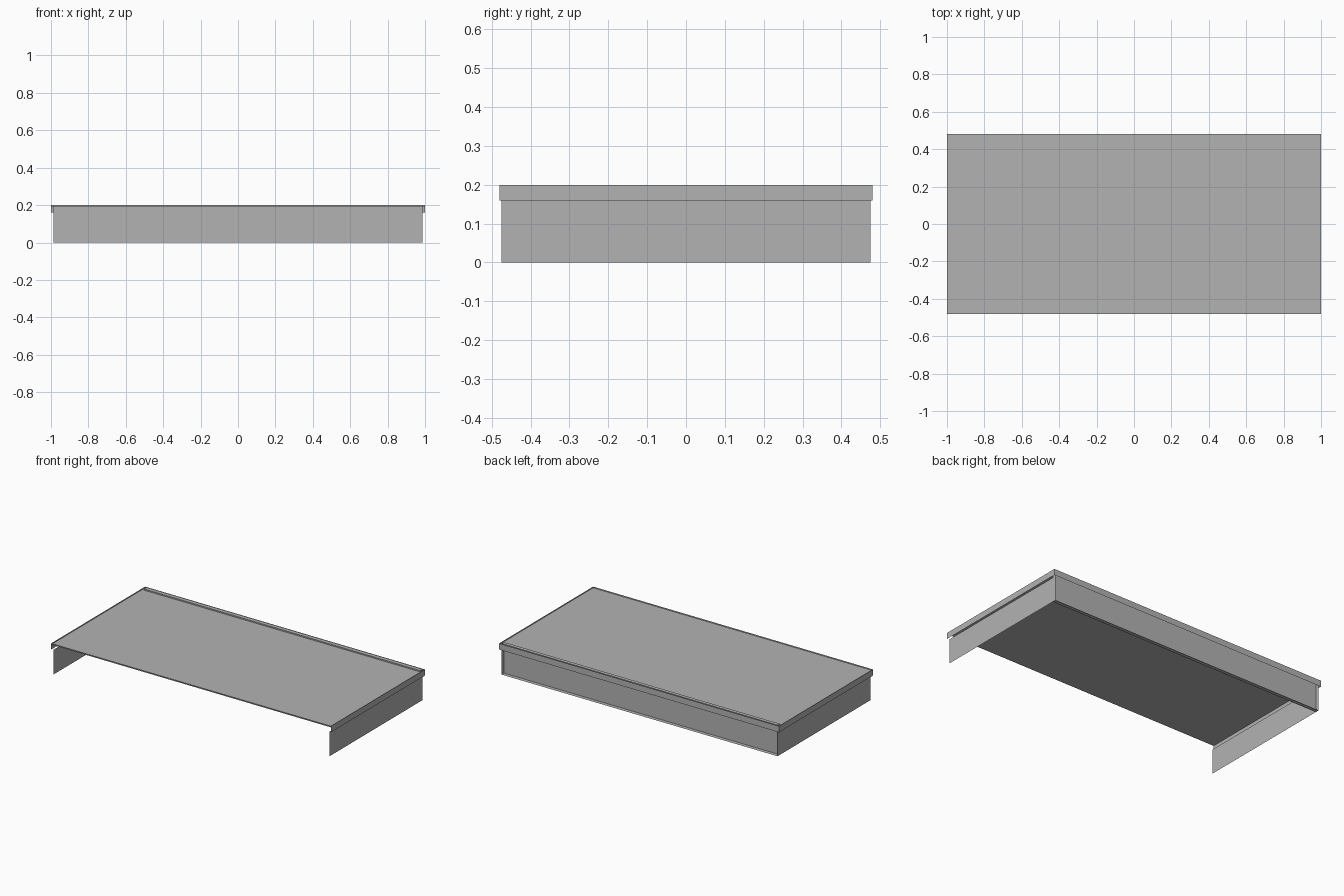
import bpy
import bmesh
from mathutils import Vector

cube = bpy.data.objects.get("Cube")
if cube:
    bpy.data.objects.remove(cube, do_unlink=True)

HALF_W, HALF_D, TOP, LIP = 1.0, 0.48, 0.2, 0.16
WALL_X, WALL_Y = 0.987, 0.475

grey = bpy.data.materials.new("plain grey")
grey.use_nodes = True
colour = (0.45, 0.45, 0.45, 1)
grey.diffuse_color = colour
grey.node_tree.nodes["Principled BSDF"].inputs["Base Color"].default_value = colour


def sheet(name, origin, u, v, border=0, recess=0):
    """Thin rectangular sheet centred on origin, spanned by half-vectors u and v,
    facing u x v, with an optional recessed panel inside a border."""
    o, u, v = Vector(origin), Vector(u), Vector(v)
    bm = bmesh.new()
    corners = [bm.verts.new(o + a * u + b * v)
               for a, b in ((-1, -1), (1, -1), (1, 1), (-1, 1))]
    face = bm.faces.new(corners)
    bm.normal_update()
    if border:
        bmesh.ops.inset_region(bm, faces=[face], thickness=border, use_even_offset=True)
        bmesh.ops.translate(bm, verts=face.verts[:], vec=-u.cross(v).normalized() * recess)
        # Stepped edge between border and panel
        rim = bmesh.ops.split_edges(bm, edges=[])
        bm.normal_update()
    mesh = bpy.data.meshes.new(name)
    bm.to_mesh(mesh)
    bm.free()
    mesh.materials.append(grey)
    obj = bpy.data.objects.new(name, mesh)
    bpy.context.collection.objects.link(obj)
    return obj


def step_panel(name, origin, u, v, border, recess):
    """Sheet with a flat border and a straight-sided recessed panel."""
    o, u, v = Vector(origin), Vector(u), Vector(v)
    bm = bmesh.new()
    face = bm.faces.new([bm.verts.new(o + a * u + b * v)
                         for a, b in ((-1, -1), (1, -1), (1, 1), (-1, 1))])
    bm.normal_update()
    inward = -u.cross(v).normalized() * recess
    bmesh.ops.inset_region(bm, faces=[face], thickness=border, use_even_offset=True)
    panel = bmesh.ops.extrude_discrete_faces(bm, faces=[face])["faces"][0]
    bmesh.ops.translate(bm, verts=panel.verts[:], vec=inward)
    bm.normal_update()
    mesh = bpy.data.meshes.new(name)
    bm.to_mesh(mesh)
    bm.free()
    mesh.materials.append(grey)
    obj = bpy.data.objects.new(name, mesh)
    bpy.context.collection.objects.link(obj)
    return obj


# Top with shallow recessed panel
step_panel("top_panel", (0, 0, TOP), (HALF_W, 0, 0), (0, HALF_D, 0), 0.054, 0.008)

# Back wall with recessed panel
step_panel("back_wall", (0, WALL_Y, TOP / 2), (-WALL_X, 0, 0), (0, 0, TOP / 2), 0.042, 0.025)

# Lip hanging from the back edge of the top
lip_mid, lip_half = (TOP + LIP) / 2, (TOP - LIP) / 2
sheet("back_lip", (0, HALF_D, lip_mid), (-HALF_W, 0, 0), (0, 0, lip_half))

# Side walls and side lips; the front stays open
for side, s in (("left", 1), ("right", -1)):
    sheet(side + "_wall", (s * WALL_X, 0, LIP / 2), (0, s * WALL_Y, 0), (0, 0, LIP / 2))
    sheet(side + "_lip", (s * HALF_W, 0, lip_mid), (0, s * HALF_D, 0), (0, 0, lip_half))
